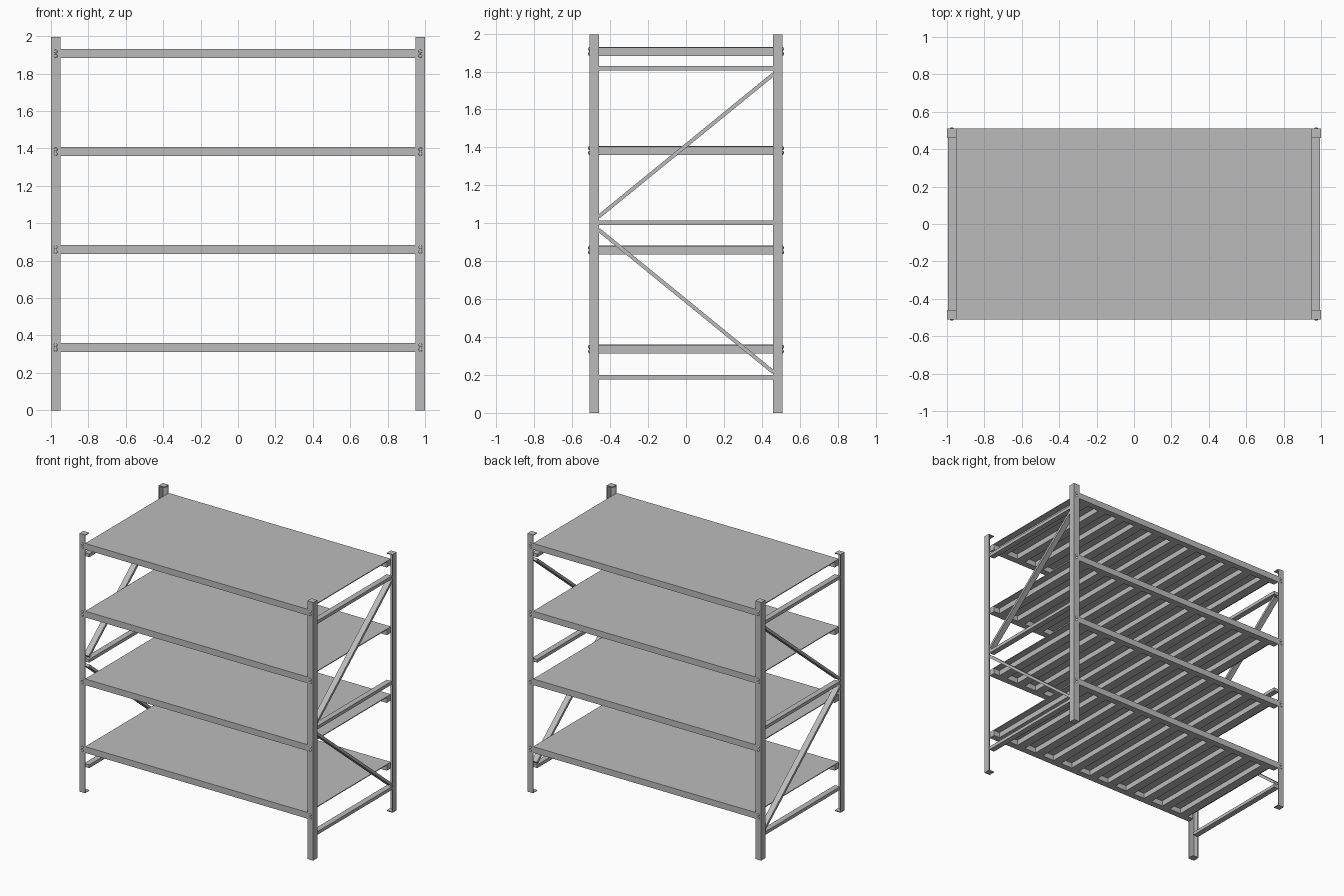
import bpy
import math
from mathutils import Matrix, Vector

if "Cube" in bpy.data.objects:
    bpy.data.objects.remove(bpy.data.objects["Cube"], do_unlink=True)

steel = bpy.data.materials.new("galvanised grey")
steel.use_nodes = True
GREY = (0.5, 0.5, 0.5, 1)
steel.diffuse_color = GREY
steel.node_tree.nodes["Principled BSDF"].inputs["Base Color"].default_value = GREY

W, D, H = 1.0, 0.51, 1.995      # half width, half depth, height
POST = 0.05                     # post section
T = 0.006                       # sheet thickness
SHELF_TOPS = [0.36 + 0.5235 * i for i in range(4)]
BEAM = 0.048
SIDES = {"left": 1, "right": -1}
ENDS = {"front": -1, "back": 1}


def box(name, lo, hi):
    """Axis-aligned box between two corners, given in any order."""
    lo, hi = Vector(lo), Vector(hi)
    bpy.ops.mesh.primitive_cube_add(size=1)
    ob = bpy.context.object
    ob.name = name
    size = [abs(c) for c in hi - lo]
    ob.data.transform(Matrix.Diagonal((*size, 1)))
    ob.location = (lo + hi) / 2
    ob.data.materials.append(steel)
    return ob


def bolt(name, x, y, z):
    """Domed bolt head."""
    bpy.ops.mesh.primitive_uv_sphere_add(segments=12, ring_count=6, radius=0.01)
    ob = bpy.context.object
    ob.name = name
    ob.data.transform(Matrix.Diagonal((1, 0.6, 1, 1)))
    ob.location = (x, y, z)
    ob.data.materials.append(steel)
    bpy.ops.object.shade_smooth_by_angle()


# Corner posts: open angle section with end plates and bolts
for side, sx in SIDES.items():
    for end, sy in ENDS.items():
        tag = f"{end}_{side}_post"
        xo, xi, yo, yi = sx * W, sx * (W - POST), sy * D, sy * (D - POST)
        box(tag + "_face", (xi, yo, 0), (xo, yo - sy * T, H))
        box(tag + "_flange", (xo, yo - sy * T, 0), (xo - sx * T, yi, H))
        box(tag + "_foot", (xi, yi, 0), (xo, yo, T))
        box(tag + "_cap", (xi, yi, H - T), (xo, yo, H))
        for top in SHELF_TOPS:
            for drop in (0.012, 0.036):
                bolt(f"{end}_{side}_bolt", sx * (W - POST / 2), yo, top - drop)

# End frames: horizontal bars and diagonal braces
SPAN = D - POST
for side, sx in SIDES.items():
    xo, xi = sx * (W - T), sx * (W - POST)
    for z in (0.175, 0.99, 1.805):
        box(f"{side}_cross_bar", (xi, -SPAN, z), (xo, SPAN, z + 0.025))
    for z0, z1 in ((0.965, 0.215), (1.035, 1.785)):
        length = math.hypot(2 * SPAN, z1 - z0)
        brace = box(f"{side}_diagonal_brace", (xi, -length / 2, -0.01),
                    (xo, length / 2, 0.01))
        brace.location.z = (z0 + z1) / 2
        brace.rotation_euler.x = math.atan2(z1 - z0, 2 * SPAN)

# Shelves: long beams, deck sheet and ribs underneath
RIBS = 11
inner = W - POST
pitch = 2 * inner / RIBS
for top in SHELF_TOPS:
    for end, sy in ENDS.items():
        box(f"{end}_beam", (-inner, sy * D, top - BEAM),
            (inner, sy * (D - POST), top - T))
    box("shelf_deck", (-inner, -D, top - T), (inner, D, top))
    for i in range(RIBS):
        x = -inner + pitch * (i + 0.5)
        box("shelf_rib", (x - 0.035, -SPAN, top - BEAM), (x + 0.035, SPAN, top - T))
